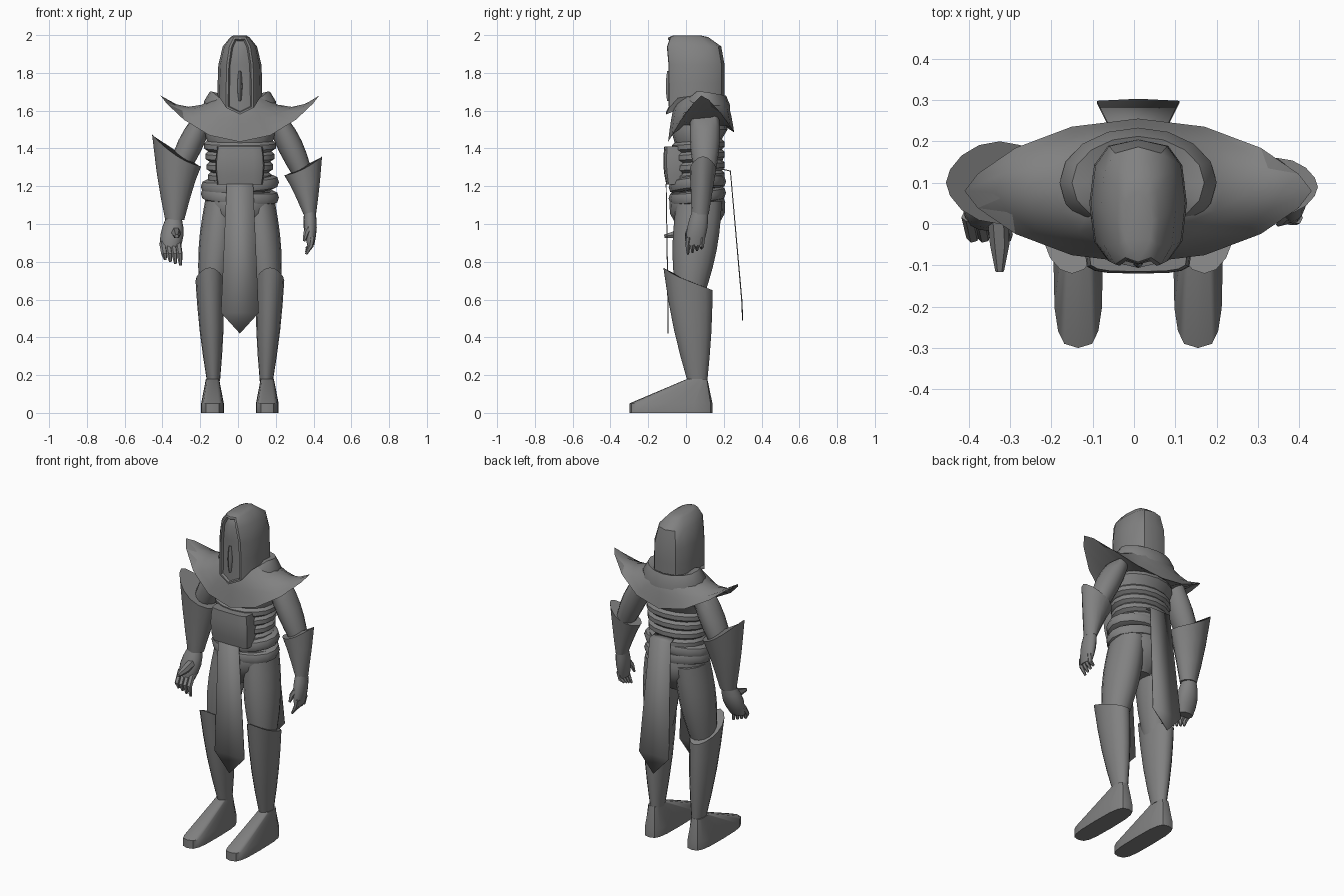
import bpy, bmesh
from math import cos, sin, pi, radians
from mathutils import Vector

if "Cube" in bpy.data.objects:
    bpy.data.objects.remove(bpy.data.objects["Cube"])

MIDDLE = 0.01  # x of the body's centre line

grey = bpy.data.materials.new("plain grey")
grey.use_nodes = True
grey.diffuse_color = (0.22, 0.22, 0.22, 1)
grey.node_tree.nodes["Principled BSDF"].inputs["Base Color"].default_value = grey.diffuse_color


def at(side, x, y, z):
    """Point at a distance x to one side of the centre line."""
    return Vector((MIDDLE + side * x, y, z))


def signed_power(value, exponent):
    return abs(value) ** exponent * (1 if value >= 0 else -1)


def ring(centre, size, slope=(0, 0), dip=0, lift=0, corners=(1, 1), sides=16):
    """Cross-section: slope tilts it, dip lowers the front, lift raises both sides."""
    points = []
    for i in range(sides):
        c, s = cos(2 * pi * i / sides), sin(2 * pi * i / sides)
        rise = slope[0] * c + slope[1] * s - dip * max(0, -s) ** 3 + lift * c * c
        offset = (size[0] * signed_power(c, corners[0]), size[1] * signed_power(s, corners[1]), rise)
        points.append(Vector(centre) + Vector(offset))
    return points


def skin(rings):
    """Bridge the cross-sections and close both ends."""
    bm = bmesh.new()
    rows = [[bm.verts.new(point) for point in points] for points in rings]
    for lower, upper in zip(rows, rows[1:]):
        for i in range(len(lower)):
            bm.faces.new((lower[i - 1], lower[i], upper[i], upper[i - 1]))
    bm.faces.new(rows[0])
    bm.faces.new(rows[-1])
    bmesh.ops.recalc_face_normals(bm, faces=bm.faces)
    return bm


def finish(name, bm, angle=40):
    mesh = bpy.data.meshes.new(name)
    bm.to_mesh(mesh)
    bm.free()
    mesh.materials.append(grey)
    part = bpy.data.objects.new(name, mesh)
    bpy.context.collection.objects.link(part)
    bpy.ops.object.select_all(action='DESELECT')
    part.select_set(True)
    bpy.context.view_layer.objects.active = part
    bpy.ops.object.shade_smooth_by_angle(angle=radians(angle))
    return part


def loft(name, rings):
    finish(name, skin(rings))


def limb(name, start, end, size, end_size, bulge=0, steps=4, slope=(0, 0), dip=0, lift=0, **shape):
    """Tapered body from start to end; the tilt of the starting rim fades along it."""
    rings = []
    for step in range(steps + 1):
        t = step / steps
        fade = (1 - t) ** 3
        swell = Vector((bulge, bulge)) * sin(pi * t)
        rings.append(ring(Vector(start).lerp(end, t), Vector(size).lerp(end_size, t) + swell,
                          Vector(slope) * fade, dip * fade, lift * fade, **shape))
    loft(name, rings)


def finger(name, knuckle, bend, tip, radius):
    """Tapered bent tube through three points."""
    path = bpy.data.curves.new(name, 'CURVE')
    path.dimensions = '3D'
    path.bevel_depth, path.bevel_resolution, path.use_fill_caps = radius, 1, True
    spline = path.splines.new('POLY')
    spline.points.add(2)
    for point, position, scale in zip(spline.points, (knuckle, bend, tip), (1, 0.9, 0.4)):
        point.co = (*position, 1)
        point.radius = scale
    helper = bpy.data.objects.new(name + "_path", path)
    bpy.context.collection.objects.link(helper)
    bpy.context.view_layer.update()
    depsgraph = bpy.context.evaluated_depsgraph_get()
    mesh = bpy.data.meshes.new_from_object(helper.evaluated_get(depsgraph))
    bpy.data.objects.remove(helper)
    bm = bmesh.new()
    bm.from_mesh(mesh)
    finish(name, bm)


def cloth(name, top, hem, tip):
    """Thin hanging strip, hooked over the belt and ending in a point."""
    bm = bmesh.new()
    inward = Vector((0, -0.04 if top.y > 0 else 0.04, 0.01))
    rows = []
    for centre, width in ((top + inward, 0.065), (top, 0.07), (hem, 0.1)):
        rows.append([bm.verts.new(centre + Vector((side * width, 0, 0))) for side in (-1, 1)])
    for upper, lower in zip(rows, rows[1:]):
        bm.faces.new((upper[0], upper[1], lower[1], lower[0]))
    bm.faces.new((*rows[-1], bm.verts.new(tip)))
    bmesh.ops.recalc_face_normals(bm, faces=bm.faces)
    sheet = finish(name, bm).modifiers.new("thickness", 'SOLIDIFY')
    sheet.thickness, sheet.offset = 0.006, 0


# Hood: a flat-topped dome with a chin point and a recessed face opening
dome = []
for t in (0, 0.2, 0.5, 0.8, 0.95, 0.98):
    width, depth = 0.118 * (1 - t ** 4) ** 0.5, 0.155 * (1 - t ** 12) ** 0.5
    dome.append(ring(at(0, 0, 0.05 - 0.05 * t ** 6, 1.68 + 0.325 * t), (width, depth),
                     dip=0.1 * (1 - t) ** 8, corners=(0.7, 0.75), sides=12))
hood = skin(dome)
face = [f for f in hood.faces if f.normal.y < -0.8 and len(f.verts) == 4]
bmesh.ops.inset_region(hood, faces=face, thickness=0.012)
bmesh.ops.inset_region(hood, faces=face, thickness=0.004, depth=-0.015)
finish("hood", hood, 35)
limb("nose_guard", at(0, 0, -0.08, 1.65), at(0, 0, -0.08, 1.81), (0.008, 0.02), (0.008, 0.02),
     bulge=0.007, sides=8)
limb("neck", at(0, 0, 0.06, 1.55), at(0, 0, 0.06, 1.72), (0.08, 0.08), (0.08, 0.08))

# Shoulder mantle: lens-shaped, flaring out to two upswept points
mantle = []
for step in range(5):
    t = step / 4
    mantle.append(ring(at(0, 0, 0.08, 1.67 - 0.21 * t), (0.13 + 0.29 * t, 0.12 + 0.055 * t ** 0.5),
                       slope=(0, 0.025 * t), lift=0.22 * t * t, corners=(1, 1 + t / 2)))
mantle.append(ring(at(0, 0, 0.08, 1.52), (0.18, 0.13)))
loft("mantle", mantle)

# Rolled collar, open and low at the throat
collar = [(1.58, 0.19, 0.03), (1.65, 0.19, 0.09), (1.7, 0.16, 0.12), (1.69, 0.12, 0.1)]
loft("collar", [ring(at(0, 0, 0.1, z), (width, width * 0.7), slope=(0, -0.02), dip=dip)
                for z, width, dip in collar])

# Torso with ribbed wrappings
torso = [ring(at(0, 0, 0.07, 1.6), (0.15, 0.12)), ring(at(0, 0, 0.07, 1.5), (0.195, 0.15))]
for band in range(4):
    for drop, groove in ((0, 0.015), (0.015, 0), (0.04, 0)):
        torso.append(ring(at(0, 0, 0.065, 1.44 - 0.055 * band - drop),
                          (0.19 - 0.007 * band - groove, 0.14 - groove), slope=(0, 0.01)))
loft("torso", torso)
limb("belly_plate", at(0, 0, -0.06, 1.21), at(0, 0, -0.06, 1.41), (0.12, 0.045), (0.12, 0.055),
     bulge=0.01, corners=(0.6, 0.35))

# Two rounded belts, tipped opposite ways, and the hips
for name, z, tilt in (("upper_belt", 1.21, 0.012), ("lower_belt", 1.15, -0.01)):
    belt = []
    for step in range(-2, 3):
        turn = step * pi / 4
        swell = 0.03 * cos(turn)
        belt.append(ring(at(0, 0, 0.06, z + 0.036 * sin(turn)), (0.177 + swell, 0.122 + swell),
                         slope=(tilt, 0.015)))
    loft(name, belt)
limb("hips", at(0, 0, 0.06, 1.17), at(0, 0, 0.06, 0.94), (0.18, 0.13), (0.06, 0.06), bulge=0.05)

# Hanging cloths
cloth("front_cloth", at(0, 0, -0.105, 1.21), at(0, 0, -0.095, 0.53), at(0, 0, -0.095, 0.42))
cloth("back_cloth", at(0, 0, 0.235, 1.28), at(0, 0, 0.295, 0.6), at(0, 0, 0.3, 0.49))

# Legs, peaked greaves, feet and upper arms
for prefix, side in (("right_", -1), ("left_", 1)):
    limb(prefix + "thigh", at(side, 0.1, 0.07, 1.12), at(side, 0.15, 0.02, 0.6),
         (0.085, 0.12), (0.06, 0.07), bulge=0.022, steps=6)
    limb(prefix + "greave", at(side, 0.16, 0.01, 0.7), at(side, 0.14, 0.06, 0.17),
         (0.075, 0.13), (0.035, 0.053), bulge=0.008, slope=(0, -0.05), dip=-0.02)
    foot = [(-0.08, 0, 0.06, 0.22), (-0.08, 0.05, 0.06, 0.22), (0.06, 0.18, 0.035, 0.053)]
    loft(prefix + "foot", [ring(at(side, 0.145, y, z), (width, length), corners=(0.6, 0.6))
                           for y, z, width, length in foot])
    limb(prefix + "upper_arm", at(side, 0.19, 0.1, 1.59), at(side, 0.34, 0.1, 1.24),
         (0.07, 0.075), (0.05, 0.05), bulge=0.015, steps=5, slope=(side * -0.04, 0))

# Gauntlets with a raised outer spike: large on the right, slim on the left
limb("right_gauntlet", (-0.325, 0.1, 1.36), (-0.335, 0.07, 1.02), (0.13, 0.1), (0.05, 0.045),
     steps=3, slope=(-0.085, 0), lift=0.03, corners=(1, 1.2))
limb("left_gauntlet", (0.345, 0.09, 1.29), (0.38, 0.075, 1.05), (0.1, 0.07), (0.033, 0.045),
     steps=3, slope=(0.05, 0), lift=0.018, corners=(1, 1.2))

# Hands
limb("right_palm", (-0.34, 0.07, 1.03), (-0.36, 0.015, 0.85), (0.042, 0.04), (0.045, 0.03), bulge=0.018)
limb("left_palm", (0.38, 0.075, 1.07), (0.385, 0.045, 0.89), (0.03, 0.042), (0.019, 0.045), bulge=0.01)
for number in range(4):
    knuckle = Vector((-0.4 + 0.027 * number, 0.02, 0.9))
    finger(f"right_finger_{number}", knuckle, knuckle + Vector((0.01, -0.05, -0.06)),
           knuckle + Vector((0.015, -0.045, -0.09 - 0.01 * number)), 0.018)
    knuckle = Vector((0.393, 0.015 + 0.024 * number, 0.93))
    finger(f"left_finger_{number}", knuckle, knuckle - Vector((0.007, 0.005, 0.045)),
           knuckle - Vector((0.033, 0.005, 0.09 - 0.01 * number)), 0.016)
finger("right_thumb", (-0.33, 0.03, 0.96), (-0.325, -0.05, 0.945), (-0.325, -0.115, 0.935), 0.026)
finger("left_thumb", (0.38, 0.03, 0.99), (0.36, 0.01, 0.95), (0.35, 0, 0.91), 0.017)
